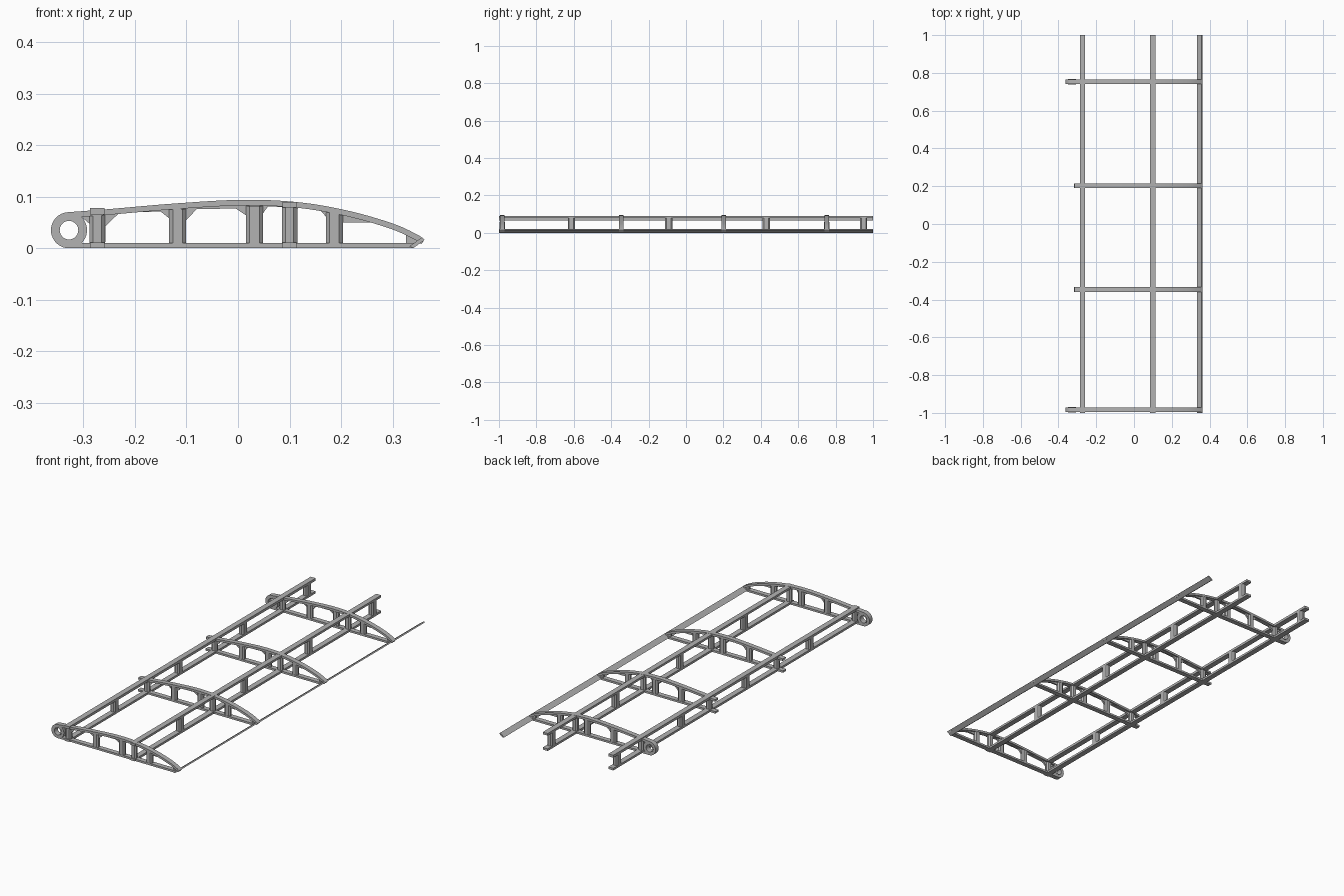
import bpy, bmesh, math
from mathutils import Vector

cube = bpy.data.objects.get("Cube")
if cube:
    bpy.data.objects.remove(cube)

grey = bpy.data.materials.new("light grey")
grey.use_nodes = True
grey.diffuse_color = (0.45, 0.45, 0.45, 1)
grey.node_tree.nodes["Principled BSDF"].inputs["Base Color"].default_value = grey.diffuse_color


def finish(name, bm, smooth=False):
    bmesh.ops.recalc_face_normals(bm, faces=bm.faces)
    mesh = bpy.data.meshes.new(name)
    bm.to_mesh(mesh)
    bm.free()
    mesh.materials.append(grey)
    obj = bpy.data.objects.new(name, mesh)
    bpy.context.collection.objects.link(obj)
    if smooth:
        bpy.ops.object.select_all(action='DESELECT')
        obj.select_set(True)
        bpy.context.view_layer.objects.active = obj
        bpy.ops.object.shade_smooth_by_angle(angle=math.radians(30))
    return obj


def prism(name, profile, y, width):
    """Extrude an x-z polygon along y, centred on y."""
    bm = bmesh.new()
    face = bm.faces.new([bm.verts.new((x, y - width / 2, z)) for x, z in profile])
    new = bmesh.ops.extrude_face_region(bm, geom=[face])["geom"]
    bmesh.ops.translate(bm, vec=(0, width, 0),
                        verts=[v for v in new if isinstance(v, bmesh.types.BMVert)])
    bmesh.ops.triangulate(bm, faces=[f for f in bm.faces if len(f.verts) > 4])
    return finish(name, bm)


def box(name, x, width, z0, z1, y=0, length=2):
    h = width / 2
    return prism(name, [(x - h, z0), (x + h, z0), (x + h, z1), (x - h, z1)], y, length)


def band(name, outer, inner, y, width, closed=False):
    """Solid strip between two matching x-z point rows."""
    bm = bmesh.new()
    sections = []
    for (ax, az), (bx, bz) in zip(outer, inner):
        sections.append([bm.verts.new(p) for p in (
            (ax, y - width / 2, az), (ax, y + width / 2, az),
            (bx, y + width / 2, bz), (bx, y - width / 2, bz))])
    n = len(sections)
    for i in range(n if closed else n - 1):
        a, b = sections[i], sections[(i + 1) % n]
        for k in range(4):
            bm.faces.new((a[k], a[(k + 1) % 4], b[(k + 1) % 4], b[k]))
    if not closed:
        bm.faces.new(sections[0])
        bm.faces.new(sections[-1])
    return finish(name, bm, smooth=True)


def post(name, x, y, wx, wy, z0, z1, cut=0.007):
    """Upright with chamfered corners."""
    bm = bmesh.new()
    a, b = wx / 2, wy / 2
    corners = [(a, b - cut), (a - cut, b), (cut - a, b), (-a, b - cut),
               (-a, cut - b), (cut - a, -b), (a - cut, -b), (a, cut - b)]
    rows = [[bm.verts.new((x + p, y + q, z)) for p, q in corners] for z in (z0, z1)]
    for row in rows:
        bm.faces.new(row)
    for i in range(8):
        j = (i + 1) % 8
        bm.faces.new((rows[0][i], rows[0][j], rows[1][j], rows[1][i]))
    return finish(name, bm)


def curve_through(points, steps=6):
    """Smooth row of points through the given ones."""
    p = [Vector(q) for q in points]
    p = [2 * p[0] - p[1]] + p + [2 * p[-1] - p[-2]]
    row = []
    for i in range(1, len(p) - 2):
        a, b, c, d = p[i - 1:i + 3]
        for s in range(steps):
            t = s / steps
            row.append(0.5 * (2 * b + (c - a) * t + (2 * a - 5 * b + 4 * c - d) * t * t
                              + (3 * b - a - 3 * c + d) * t ** 3))
    return row + [p[-2]]


# Shared measurements
RIB_W = 0.025
SPARS = {"rear_spar": (-0.273, 0.065, 0.078), "main_spar": (0.1, 0.079, 0.09)}
RIBS = [(-0.983, True), (-0.347, False), (0.202, False), (0.753, True)]
POST_X = (-0.117, 0.032, 0.187)

arch = curve_through([(-0.328, 0.07), (-0.25, 0.076), (-0.12, 0.087), (0.01, 0.094),
                      (0.12, 0.089), (0.217, 0.072), (0.3, 0.048), (0.345, 0.028),
                      (0.362, 0.017)])

# Underside of the arched cap, offset along its normal
under = []
for i, p in enumerate(arch):
    d = (arch[min(i + 1, len(arch) - 1)] - arch[max(i - 1, 0)]).normalized()
    under.append(p + Vector((d.y, -d.x)) * 0.011)

# Lower edge of the web, with sloped gussets beside every upright
gussets = [(0.326, 0.034), (0.285, 0.05), (0.2, 0.05), (0.2, 0.012), (0.174, 0.012),
           (0.174, 0.058), (0.155, 0.078), (0.118, 0.08), (0.11, 0.07), (0.11, 0.012),
           (0.09, 0.012), (0.09, 0.08), (0.058, 0.081), (0.046, 0.064), (0.046, 0.012),
           (0.018, 0.012), (0.018, 0.062), (-0.004, 0.077), (-0.08, 0.076), (-0.103, 0.052),
           (-0.103, 0.012), (-0.131, 0.012), (-0.131, 0.056), (-0.15, 0.071), (-0.229, 0.07),
           (-0.257, 0.043), (-0.257, 0.012), (-0.283, 0.012), (-0.283, 0.043), (-0.303, 0.06)]
web_top = [(p.x, p.y - 0.004) for p in arch if -0.31 < p.x < 0.32]

for number, (y, ringed) in enumerate(RIBS, 1):
    rib = f"rib_{number}"
    first = 0 if ringed else 1
    band(rib + "_top_cap", arch[first:], under[first:], y, RIB_W)
    start = -0.328 if ringed else -0.317
    prism(rib + "_bottom_cap", [(start, 0), (0.34, 0), (0.345, 0.01), (start, 0.01)], y, RIB_W)
    prism(rib + "_web", web_top + gussets, y, 0.009)
    # Solid nose filling the point of the rib
    prism(rib + "_nose", [(0.326, 0.002), (0.34, 0), (0.36, 0.016), (0.342, 0.027),
                          (0.326, 0.034)], y, 0.009)
    for x in POST_X:
        top = max(p.y for p in arch if abs(p.x - x) < 0.03) - 0.012
        post(rib + "_upright", x, y, 0.033, RIB_W - 0.002, 0.005, top)
    for x, low, high in SPARS.values():
        post(rib + "_spar_joint", x, y, 0.03, RIB_W - 0.002, 0.005, low + 0.003)
    # Hinge eye at the tail
    if ringed:
        circle = [(math.cos(a), math.sin(a)) for a in (i * math.tau / 40 for i in range(40))]
        for part, r0, r1, w in (("_hinge_eye", 0.035, 0.018, RIB_W),
                                ("_hinge_bush", 0.022, 0.018, RIB_W + 0.003)):
            band(rib + part, [(-0.328 + r0 * c, 0.035 + r0 * s) for c, s in circle],
                 [(-0.328 + r1 * c, 0.035 + r1 * s) for c, s in circle], y, w, closed=True)

# Lengthwise spars: two flanges joined by uprights between the ribs
for name, (x, low, high) in SPARS.items():
    box(name + "_top_flange", x, 0.028, low, high)
    box(name + "_bottom_flange", x, 0.028, 0, 0.011)
    for i in range(4):
        post(name + "_upright", x, -0.613 + i * 0.521, 0.028, 0.038, 0.008, low + 0.003)

# Tilted strip along the nose
prism("edge_strip", [(0.34, 0), (0.362, 0.016), (0.357, 0.021), (0.333, 0.004)], 0, 2)
